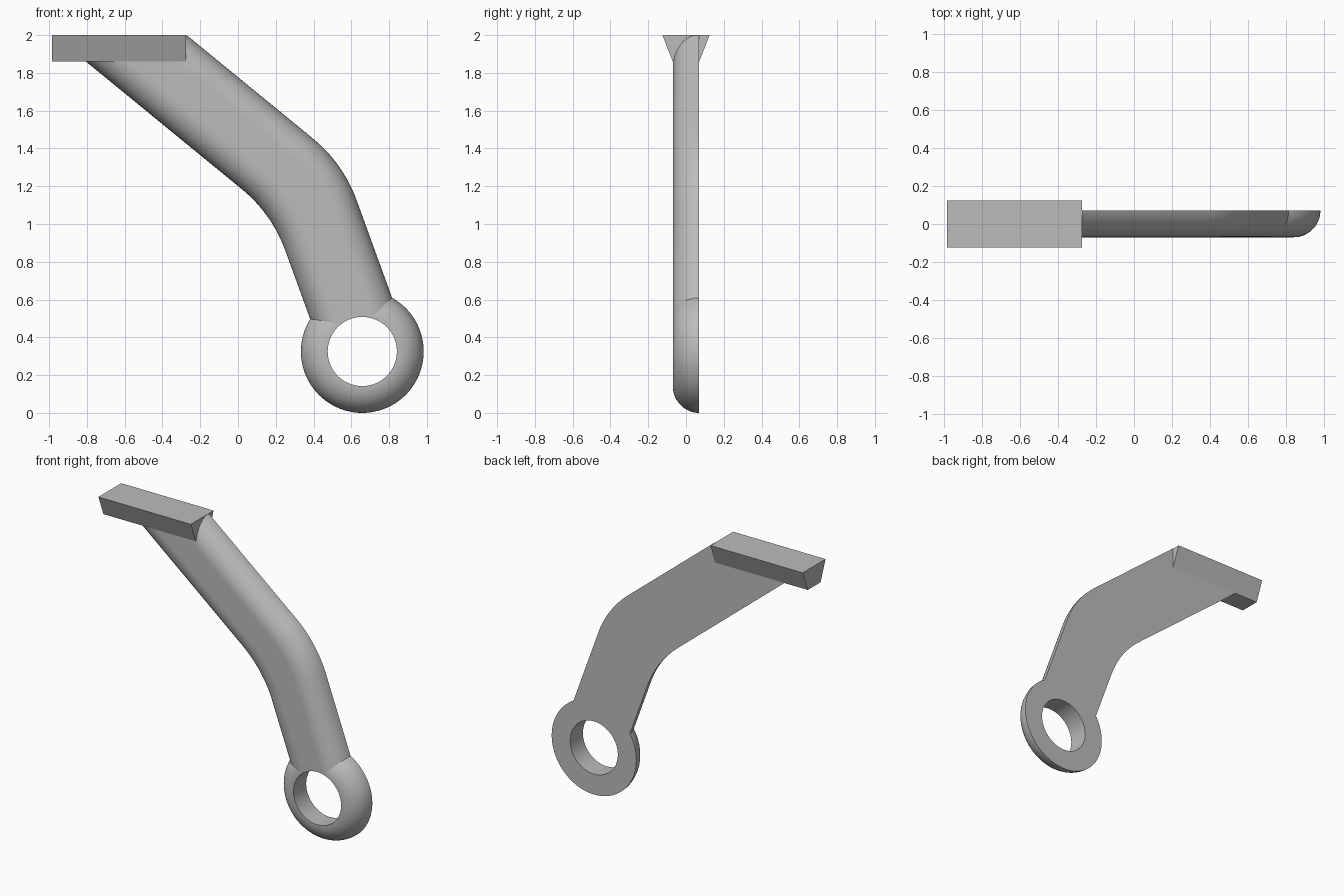
import bpy, bmesh
from math import sin, cos, tan, pi, radians, sqrt
from mathutils import Vector

if "Cube" in bpy.data.objects:
    bpy.data.objects.remove(bpy.data.objects["Cube"])

grey = bpy.data.materials.new("plain grey")
grey.use_nodes = True
grey.diffuse_color = (0.5, 0.5, 0.5, 1)
grey.node_tree.nodes["Principled BSDF"].inputs["Base Color"].default_value = (0.5, 0.5, 0.5, 1)

BACK = 0.07            # flat back plane
ROUND = 0.14           # front edge rounding, equal to the thickness
RING = Vector((0.658, 0.325))
HOLE, RIM = 0.183, 0.325


def finish(name, bm):
    bmesh.ops.remove_doubles(bm, verts=bm.verts[:], dist=1e-5)
    bmesh.ops.recalc_face_normals(bm, faces=bm.faces[:])
    mesh = bpy.data.meshes.new(name)
    bm.to_mesh(mesh)
    bm.free()
    mesh.materials.append(grey)
    obj = bpy.data.objects.new(name, mesh)
    bpy.context.collection.objects.link(obj)
    bpy.ops.object.select_all(action='DESELECT')
    obj.select_set(True)
    bpy.context.view_layer.objects.active = obj
    bpy.ops.object.shade_smooth_by_angle(angle=radians(30))


def skin(bm, rows, closed=False):
    """Quads between neighbouring rows of points."""
    grid = [[bm.verts.new(p) for p in row] for row in rows]
    pairs = list(zip(grid, grid[1:]))
    if closed:
        pairs.append((grid[-1], grid[0]))
    for a, b in pairs:
        for i in range(len(a) - 1):
            bm.faces.new((a[i], a[i + 1], b[i + 1], b[i]))


# Bent arm: lengthwise rails across the width, each with the same bend radius
A1, A2, BEND, HALF = radians(50.7), radians(20), 0.75, 0.223
n1, n2 = (Vector((cos(a), sin(a))) for a in (A1, A2))
d1, d2 = (Vector((n.y, -n.x)) for n in (n1, n2))
miter = (n1 + n2) / (1 + n1.dot(n2))
elbow = Vector((0.368, 1.188))


def rail(offset):
    corner = elbow + miter * offset
    centre = corner - miter * BEND
    pts = [corner - d1 * ((1.999 - corner.y) / -d1.y)]
    for i in range(17):
        a = A1 + (A2 - A1) * i / 16
        pts.append(centre + BEND * Vector((cos(a), sin(a))))
    # stop at the wall of the hole
    to_ring = RING - corner
    side = to_ring.dot(n2)
    reach = sqrt(max((HOLE + 0.001) ** 2 - side ** 2, 0))
    pts.append(corner + d2 * (to_ring.dot(d2) - reach))
    return pts


flat = HALF - ROUND
curve = [(flat + ROUND * sin(i * pi / 24), BACK - ROUND * cos(i * pi / 24)) for i in range(13)]
section = [(-o, y) for o, y in reversed(curve)]
section += [(flat * (i / 6 - 1), BACK - ROUND) for i in range(1, 12)]
section += curve

front = [[(p.x, y, p.y) for p in rail(o)] for o, y in section]
back = [[(x, BACK, z) for x, y, z in row] for row in front]
bm = bmesh.new()
skin(bm, front)
skin(bm, back)
for end in (0, -1):
    # the two outermost columns have no thickness
    skin(bm, [(f[end], b[end]) for f, b in zip(front[1:-1], back[1:-1])])
    for k, m in ((0, 1), (-1, -2)):
        bm.faces.new([bm.verts.new(p) for p in (front[k][end], front[m][end], back[m][end])])
finish("bent_arm", bm)

# Ring with a quarter-round front
profile = [(HOLE, BACK)]
profile += [(HOLE + (RIM - HOLE) * sin(i * pi / 32), BACK - ROUND * cos(i * pi / 32)) for i in range(17)]
profile.append((HOLE, BACK))
bm = bmesh.new()
skin(bm, [[(RING.x + r * cos(t), y, RING.y + r * sin(t)) for r, y in profile]
          for t in (2 * pi * i / 96 for i in range(96))], closed=True)
finish("eye_ring", bm)

# Mounting plate, wider at the top than at the bottom
bm = bmesh.new()
bmesh.ops.create_cube(bm, size=1)
for v in bm.verts:
    top = v.co.z > 0
    v.co.x = -0.275 if v.co.x > 0 else -0.985
    v.co.y *= 0.25 if top else 0.14
    v.co.z = 2.0 if top else 1.86
finish("mounting_plate", bm)
